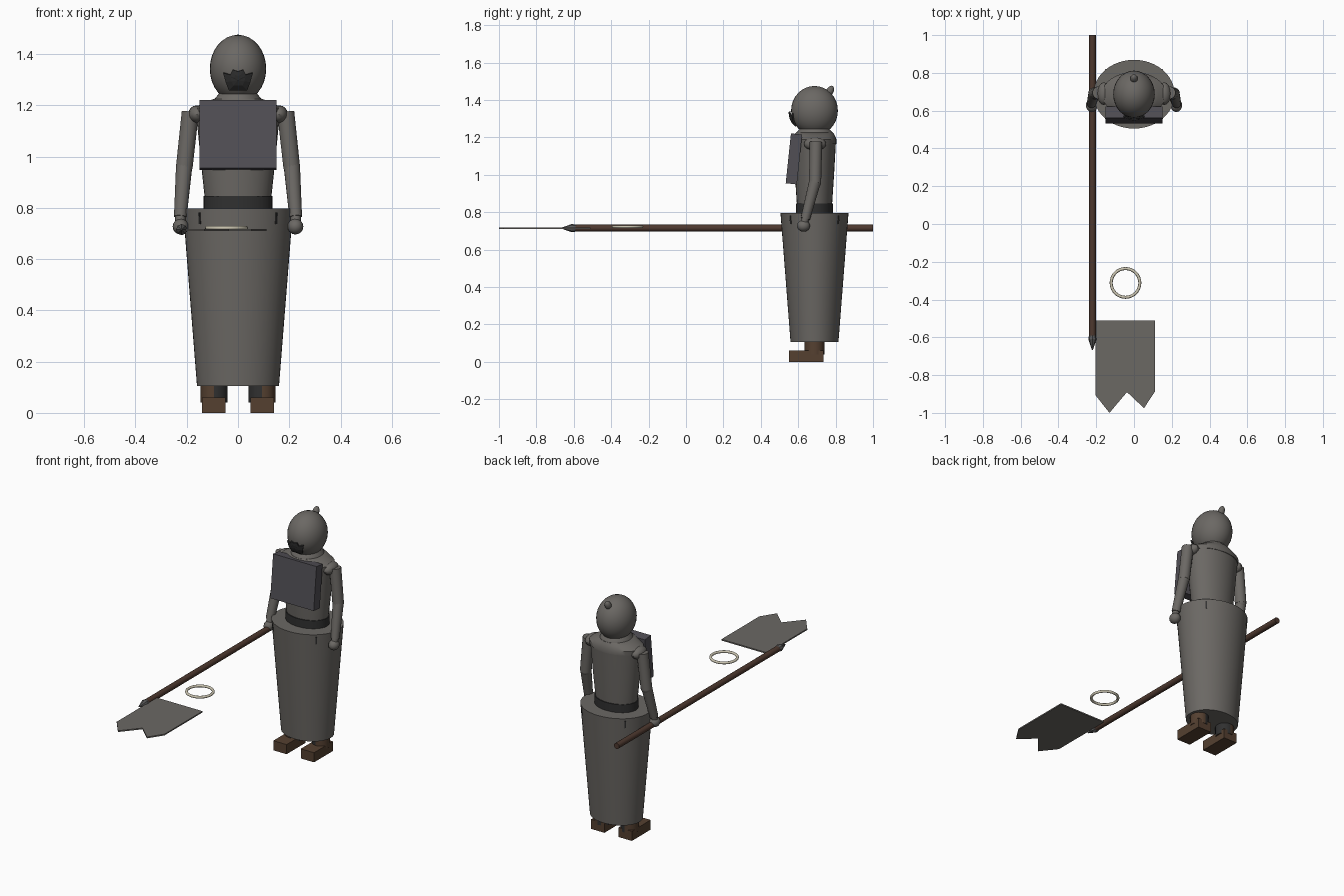
import bpy, bmesh, math
from mathutils import Vector, Matrix

cube = bpy.data.objects.get("Cube")
if cube:
    bpy.data.objects.remove(cube, do_unlink=True)

CY = 0.687  # depth of the figure's axis


def material(name, rgb):
    m = bpy.data.materials.new(name)
    m.use_nodes = True
    m.diffuse_color = (*rgb, 1)
    m.node_tree.nodes["Principled BSDF"].inputs["Base Color"].default_value = (*rgb, 1)
    return m


GREY = material("warm grey", (0.147, 0.138, 0.127))
DARK = material("charcoal", (0.03, 0.03, 0.03))
SLATE = material("slate", (0.082, 0.077, 0.09))
BROWN = material("leather brown", (0.09, 0.051, 0.03))
WOOD = material("dark wood", (0.075, 0.04, 0.028))
STEEL = material("steel grey", (0.1, 0.1, 0.1))
CREAM = material("cream", (0.6, 0.56, 0.44))


def finish(name, bm, mats, smooth=True):
    bmesh.ops.recalc_face_normals(bm, faces=bm.faces[:])
    me = bpy.data.meshes.new(name)
    bm.to_mesh(me)
    bm.free()
    ob = bpy.data.objects.new(name, me)
    bpy.context.collection.objects.link(ob)
    for m in mats:
        me.materials.append(m)
    if smooth:
        bpy.ops.object.select_all(action="DESELECT")
        ob.select_set(True)
        bpy.context.view_layer.objects.active = ob
        bpy.ops.object.shade_smooth_by_angle(angle=math.radians(35))
    return ob


def loft(name, rings, mat, matrix=Matrix(), n=32):
    """Capped stack of ellipses, each ring given as (z, rx, ry)."""
    bm = bmesh.new()
    loops = []
    for z, rx, ry in rings:
        loops.append([bm.verts.new(matrix @ Vector((rx * math.cos(t), ry * math.sin(t), z)))
                      for t in (2 * math.pi * i / n for i in range(n))])
    for a, b in zip(loops, loops[1:]):
        for i in range(n):
            bm.faces.new((a[i], a[i - 1], b[i - 1], b[i]))
    bm.faces.new(loops[0])
    bm.faces.new(loops[-1])
    return finish(name, bm, [mat])


def limb(name, a, b, r1, r2, mat, n=16):
    a, b = Vector(a), Vector(b)
    d = b - a
    turn = Matrix.Translation(a) @ d.to_track_quat("Z", "Y").to_matrix().to_4x4()
    return loft(name, [(0, r1, r1), (d.length, r2, r2)], mat, turn, n)


def ball(name, centre, radii, mat, tilt=0, seg=32):
    bm = bmesh.new()
    m = Matrix.Translation(centre) @ Matrix.Rotation(tilt, 4, "X") @ Matrix.Diagonal((*radii, 1))
    bmesh.ops.create_uvsphere(bm, u_segments=seg, v_segments=seg // 2, radius=1, matrix=m)
    return finish(name, bm, [mat])


def box(name, centre, size, mat, tilt=0, turn=0):
    bm = bmesh.new()
    m = (Matrix.Translation(centre) @ Matrix.Rotation(turn, 4, "Z")
         @ Matrix.Rotation(tilt, 4, "X") @ Matrix.Diagonal((*size, 1)))
    bmesh.ops.create_cube(bm, size=1, matrix=m)
    return finish(name, bm, [mat], False)


axis = Matrix.Translation((0, CY, 0))

# Body: skirt, belt, torso and collar
loft("skirt", [(0.105, 0.16, 0.128), (0.797, 0.215, 0.182)], GREY, axis, 48)
loft("belt", [(0.79, 0.135, 0.1), (0.847, 0.135, 0.1)], DARK, axis)
loft("torso", [(0.84, 0.13, 0.094), (0.99, 0.146, 0.104), (1.185, 0.165, 0.115)], GREY, axis)
loft("shoulder_yoke", [(1.165, 0.168, 0.117), (1.19, 0.17, 0.117), (1.212, 0.13, 0.108),
                       (1.225, 0.095, 0.1)], GREY, axis)
loft("collar", [(1.2, 0.1, 0.102), (1.225, 0.092, 0.098), (1.25, 0.07, 0.075)], GREY, axis)

# Head with a small topknot
HEAD, RADII = Vector((0, CY, 1.343)), Vector((0.11, 0.125, 0.132))
ball("head", HEAD, RADII, GREY)
ball("topknot", (0, 0.768, 1.445), (0.02, 0.02, 0.034), GREY, -0.5, 16)

# Face patch: jagged outline laid over the front of the head
half = [(0, 1.333), (0.02, 1.34), (0.028, 1.32), (0.055, 1.328), (0.045, 1.293), (0.034, 1.262)]
outline = half + [(-x, z) for x, z in reversed(half[1:])]
bm = bmesh.new()


def on_head(x, z):
    k = 1 - (x / RADII.x) ** 2 - ((z - HEAD.z) / RADII.z) ** 2
    return bm.verts.new((x, CY - RADII.y * math.sqrt(k) - 0.006, z))


middle = on_head(0, 1.3)
inner = [on_head(x / 2, (z + 1.3) / 2) for x, z in outline]
outer = [on_head(x, z) for x, z in outline]
for i in range(len(outline)):
    bm.faces.new((middle, inner[i - 1], inner[i]))
    bm.faces.new((inner[i - 1], outer[i - 1], outer[i], inner[i]))
patch = finish("face_patch", bm, [DARK], False)
thick = patch.modifiers.new("thickness", "SOLIDIFY")
thick.thickness = 0.008

# Square pack carried on the chest
box("chest_pack", (0, 0.577, 1.085), (0.3, 0.06, 0.268), SLATE, math.radians(-6))

for side, s in (("left", 1), ("right", -1)):
    # Arms
    limb(side + "_upper_arm", (s * 0.186, 0.695, 1.175), (s * 0.21, 0.69, 0.955), 0.034, 0.033, GREY)
    ball(side + "_shoulder", (s * 0.16, 0.69, 1.165), (0.035, 0.06, 0.035), GREY, seg=16)
    ball(side + "_elbow", (s * 0.21, 0.69, 0.957), (0.032, 0.032, 0.032), GREY, seg=16)
    limb(side + "_forearm", (s * 0.21, 0.69, 0.965), (s * 0.225, 0.638, 0.765), 0.032, 0.025, GREY)
    limb(side + "_wrist", (s * 0.225, 0.64, 0.775), (s * 0.225, 0.63, 0.735), 0.02, 0.02, GREY)
    ball(side + "_hand", (s * 0.224, 0.628, 0.727), (0.031, 0.035, 0.031), GREY, seg=16)
    # Legs, darker on the inner side
    leg = limb(side + "_leg", (s * 0.093, CY, 0.04), (s * 0.093, CY, 0.2), 0.053, 0.053, BROWN)
    leg.data.materials.append(DARK)
    for f in leg.data.polygons:
        if f.normal.x * s < -0.05:
            f.material_index = 1
    box(side + "_shoe", (s * 0.095, 0.643, 0.03), (0.092, 0.186, 0.06), BROWN)
    # Small slits below the skirt rim
    for end, e in (("back", 1), ("front", -1)):
        box(f"{side}_{end}_skirt_slit", (s * 0.149, CY + e * 0.127, 0.76),
            (0.008, 0.008, 0.045), DARK, 0.075, math.atan2(e, s) + math.pi / 2)

# Spear held level in the right hand
PX, PZ = -0.22, 0.715
limb("spear_shaft", (PX, 1, PZ), (PX, -0.6, PZ), 0.018, 0.018, WOOD)
limb("spear_socket", (PX, -0.585, PZ), (PX, -0.61, PZ), 0.018, 0.022, STEEL, 8)
limb("spear_tip", (PX, -0.61, PZ), (PX, -0.668, PZ), 0.022, 0.002, STEEL, 8)

# Forked banner lying level beside the spear tip
bm = bmesh.new()
shape = [(-0.205, -0.51), (0.112, -0.51), (0.112, -0.885), (0.053, -0.975),
         (-0.037, -0.89), (-0.13, -1), (-0.205, -0.905)]
face = bm.faces.new([bm.verts.new((x, y, 0.709)) for x, y in shape])
out = bmesh.ops.extrude_face_region(bm, geom=[face])
bmesh.ops.translate(bm, vec=(0, 0, 0.008), verts=[v for v in out["geom"] if isinstance(v, bmesh.types.BMVert)])
finish("banner", bm, [GREY], False)

# Loose ring
bpy.ops.mesh.primitive_torus_add(location=(-0.045, -0.312, 0.722), major_segments=32,
                                 minor_segments=10, major_radius=0.076, minor_radius=0.008)
ring = bpy.context.object
ring.name = "ring"
ring.data.materials.append(CREAM)
bpy.ops.object.shade_smooth_by_angle(angle=math.radians(60))
